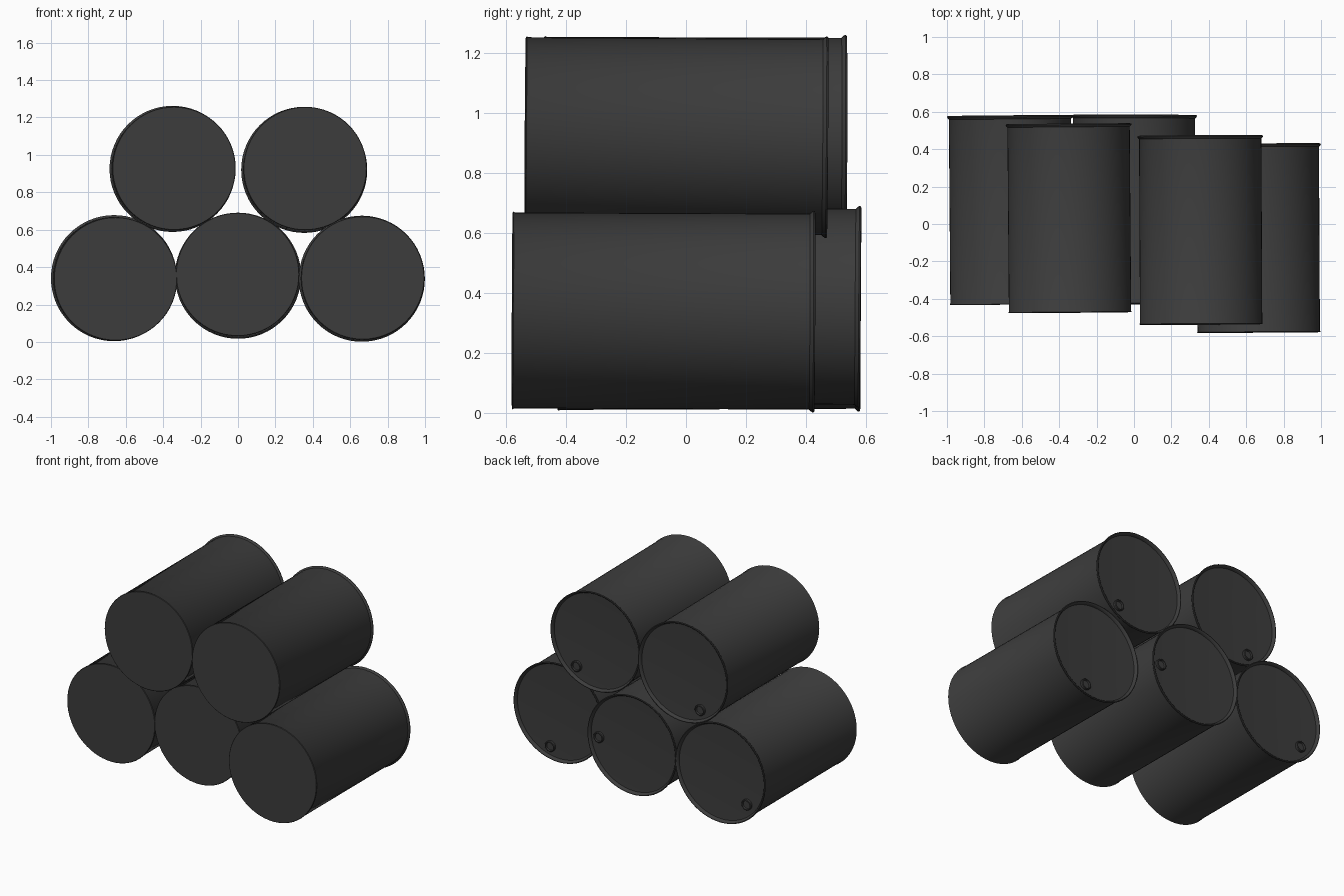
import bpy, bmesh, math
from mathutils import Vector

old = bpy.data.objects.get("Cube")
if old:
    bpy.data.objects.remove(old, do_unlink=True)

paint = bpy.data.materials.new("dark grey steel")
paint.use_nodes = True
grey = (0.045, 0.045, 0.045, 1)
paint.diffuse_color = grey
paint.node_tree.nodes["Principled BSDF"].inputs["Base Color"].default_value = grey

LENGTH = 1.01
SEGMENTS = 64


def lathe(bm, profile, centre, segments):
    """Spin (radius, y) points around the y axis through centre (x, z)."""
    rings = []
    for r, y in profile:
        count = 1 if r == 0 else segments
        rings.append([bm.verts.new((centre[0] + r * math.cos(math.tau * i / segments), y,
                                    centre[1] + r * math.sin(math.tau * i / segments)))
                      for i in range(count)])
    for a, b in zip(rings, rings[1:]):
        for i in range(segments):
            j = (i + 1) % segments
            corners = [a[i % len(a)], a[j % len(a)], b[j % len(b)], b[i % len(b)]]
            bm.faces.new(list(dict.fromkeys(corners)))


# Drum outline: flat base, straight wall, rolled rim, recessed dished lid
H = LENGTH / 2
drum_profile = [
    (0, -H), (0.327, -H), (0.330, -H + 0.003), (0.327, -H + 0.008),
    (0.327, H - 0.018), (0.333, H - 0.012), (0.337, H - 0.006), (0.335, H - 0.001),
    (0.331, H), (0.326, H - 0.003), (0.322, H - 0.010), (0.319, H - 0.020),
    (0.305, H - 0.021), (0, H - 0.026),
]
# Bung: a short collar with a sunken plug
bung_profile = [
    (0.036, H - 0.030), (0.036, H - 0.008), (0.033, H - 0.005),
    (0.028, H - 0.005), (0.026, H - 0.016), (0, H - 0.016),
]


def drum(name, centre, lean, bung):
    """Drum whose rim end sits at centre and whose base is offset by lean."""
    bm = bmesh.new()
    lathe(bm, drum_profile, (0, 0), SEGMENTS)
    lathe(bm, bung_profile, bung, 20)
    bmesh.ops.recalc_face_normals(bm, faces=bm.faces)
    mesh = bpy.data.meshes.new(name)
    bm.to_mesh(mesh)
    bm.free()
    mesh.materials.append(paint)
    obj = bpy.data.objects.new(name, mesh)
    bpy.context.collection.objects.link(obj)
    x, y, z = centre
    obj.location = (x - lean[0] / 2, y, z - lean[1] / 2)
    axis = Vector((lean[0], LENGTH, lean[1])).normalized()
    obj.rotation_euler = Vector((0, 1, 0)).rotation_difference(axis).to_euler()
    bpy.ops.object.select_all(action="DESELECT")
    obj.select_set(True)
    bpy.context.view_layer.objects.active = obj
    bpy.ops.object.shade_smooth_by_angle(angle=math.radians(35))


# Stack: three drums below, two above
drum("lower_right_drum", (-0.663, 0.075, 0.341), (-0.008, 0.004), (-0.19, -0.17))
drum("lower_middle_drum", (0, 0.078, 0.354), (0.002, -0.007), (0.26, -0.02))
drum("lower_left_drum", (0.662, -0.075, 0.338), (-0.005, -0.004), (0.07, -0.25))
drum("upper_right_drum", (-0.350, 0.031, 0.925), (-0.008, -0.003), (-0.12, -0.23))
drum("upper_left_drum", (0.354, -0.032, 0.920), (-0.005, -0.007), (0.15, -0.21))
